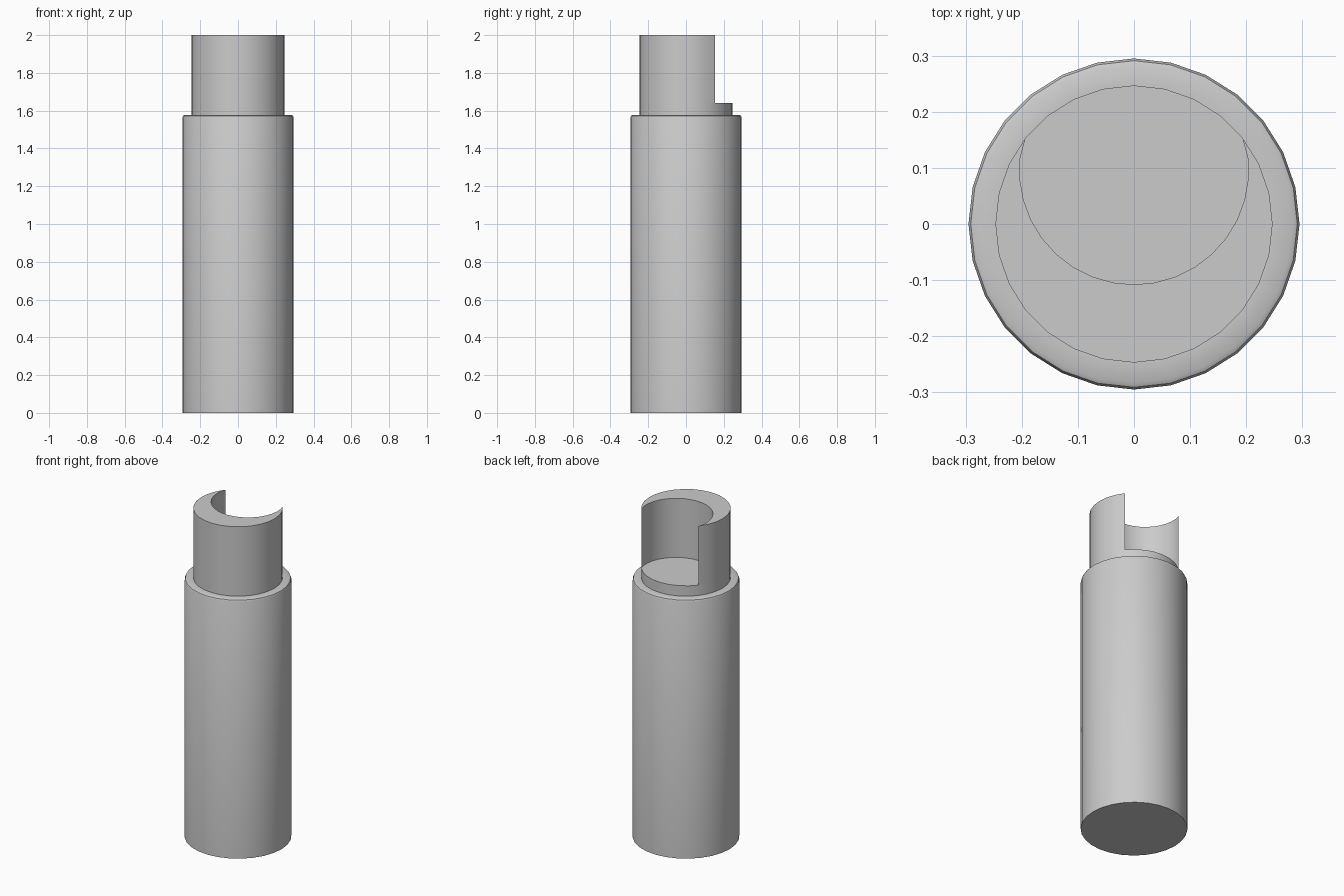
import bpy
import bmesh
from math import sin, cos, atan2, pi, tau, radians

if "Cube" in bpy.data.objects:
    bpy.data.objects.remove(bpy.data.objects["Cube"])

SIDES = 28


def finish(bm, name):
    bmesh.ops.recalc_face_normals(bm, faces=bm.faces)
    mesh = bpy.data.meshes.new(name)
    bm.to_mesh(mesh)
    bm.free()
    obj = bpy.data.objects.new(name, mesh)
    bpy.context.collection.objects.link(obj)
    bpy.ops.object.select_all(action='DESELECT')
    obj.select_set(True)
    bpy.context.view_layer.objects.active = obj
    bpy.ops.object.shade_smooth_by_angle(angle=radians(35))
    return obj


def lathe(name, profile):
    """Closed solid of revolution from (radius, z) points, capped at both ends."""
    bm = bmesh.new()
    rings = [[bm.verts.new((r * cos(tau * i / SIDES), r * sin(tau * i / SIDES), z))
              for i in range(SIDES)] for r, z in profile]
    for a, b in zip(rings, rings[1:]):
        for i in range(SIDES):
            j = (i + 1) % SIDES
            bm.faces.new((a[i], a[j], b[j], b[i]))
    bm.faces.new(rings[0])
    bm.faces.new(rings[-1])
    return finish(bm, name)


# Main barrel with softened shoulder, and the step forming the pocket floor
lathe("barrel", [(0.295, 0), (0.295, 1.564), (0.291, 1.573), (0.283, 1.577),
                 (0.247, 1.577), (0.247, 1.64)])

# Crescent wall: outer circle minus an offset circle that opens to the back
R_OUT, R_IN, Y_IN = 0.247, 0.204, 0.096
Z_LOW, Z_TOP, STEPS = 1.61, 2.0, 20
start_out = 3 * tau / SIDES
tip = (R_OUT * cos(start_out), R_OUT * sin(start_out))
start_in = atan2(tip[1] - Y_IN, tip[0])


def arc(start, r, cy, t):
    a = start - t * (pi + 2 * start)
    return r * cos(a), cy + r * sin(a)


bm = bmesh.new()
columns = []
for k in range(STEPS + 1):
    t = k / STEPS
    outer = arc(start_out, R_OUT, 0, t)
    o = [bm.verts.new((*outer, z)) for z in (Z_LOW, Z_TOP)]
    if k in (0, STEPS):
        columns.append((o, o))          # knife-edge tips
    else:
        inner = arc(start_in, R_IN, Y_IN, t)
        columns.append((o, [bm.verts.new((*inner, z)) for z in (Z_LOW, Z_TOP)]))
for (o1, i1), (o2, i2) in zip(columns, columns[1:]):
    for quad in ((o1[0], o2[0], o2[1], o1[1]),
                 (i1[0], i1[1], i2[1], i2[0]),
                 (o1[1], o2[1], i2[1], i1[1]),
                 (o1[0], i1[0], i2[0], o2[0])):
        bm.faces.new(list(dict.fromkeys(quad)))
finish(bm, "crescent_wall")
